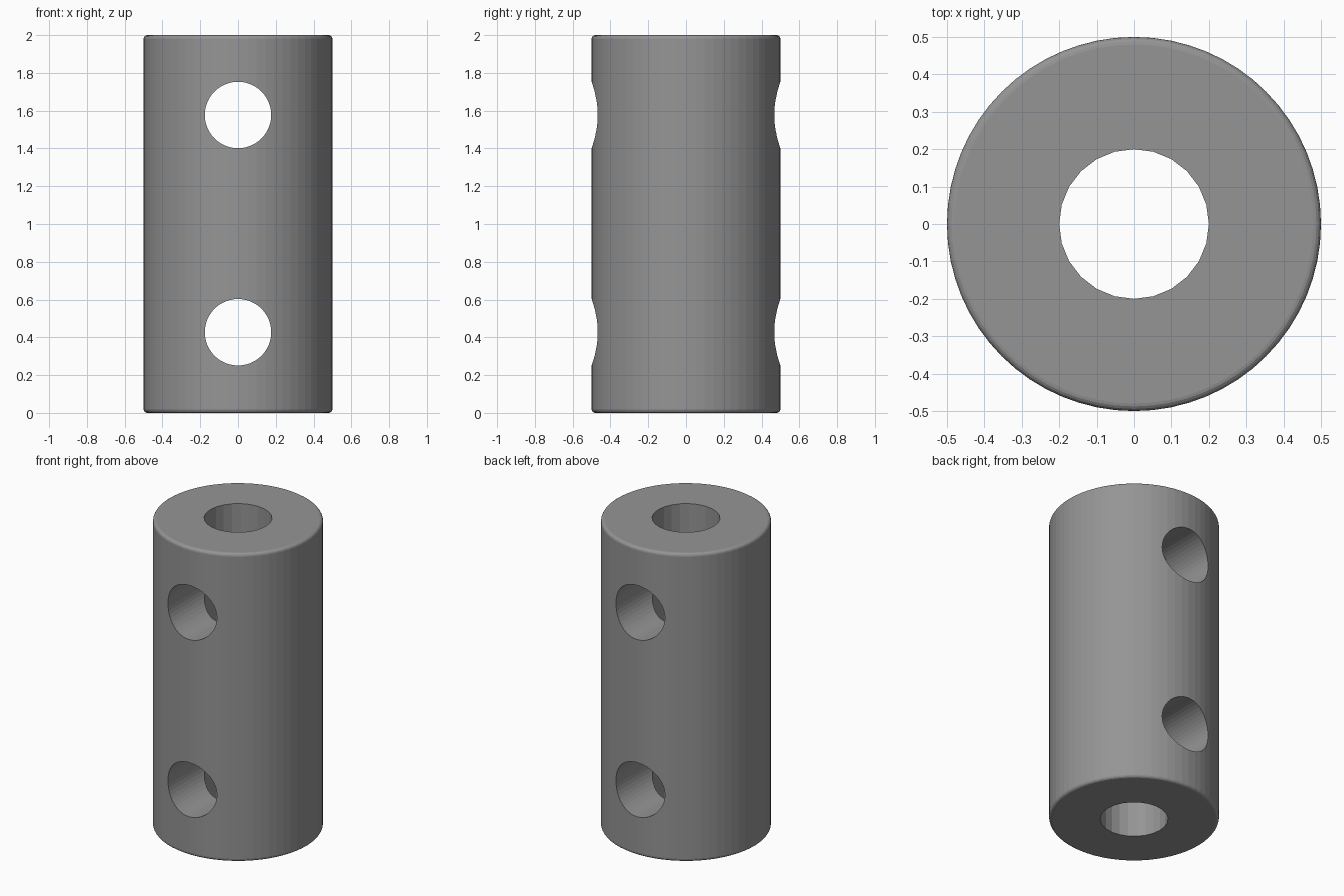
import bpy
from math import cos, sin, pi

if "Cube" in bpy.data.objects:
    bpy.data.objects.remove(bpy.data.objects["Cube"])

R, H, FILLET = 0.5, 2.0, 0.02
BORE_R, HOLE_R = 0.2, 0.176
HOLE_HEIGHTS = (0.427, 1.577)


def revolve(name, profile, sides):
    """Solid of revolution about z, closed by flat end caps."""
    verts = [(r * cos(2 * pi * i / sides), r * sin(2 * pi * i / sides), z)
             for r, z in profile for i in range(sides)]
    faces = []
    for k in range(len(profile) - 1):
        for i in range(sides):
            j = (i + 1) % sides
            faces.append((k * sides + i, k * sides + j,
                          (k + 1) * sides + j, (k + 1) * sides + i))
    last = (len(profile) - 1) * sides
    faces.append(tuple(reversed(range(sides))))
    faces.append(tuple(range(last, last + sides)))
    mesh = bpy.data.meshes.new(name)
    mesh.from_pydata(verts, [], faces)
    obj = bpy.data.objects.new(name, mesh)
    bpy.context.collection.objects.link(obj)
    return obj


# Outer sleeve with small rounded rims, in dark grey
arc = [pi / 2 * t / 4 for t in range(5)]
bottom = [(R - FILLET + FILLET * sin(a), FILLET - FILLET * cos(a)) for a in arc]
top = [(r, H - z) for r, z in reversed(bottom)]
sleeve = revolve("coupling_sleeve", bottom + top, 64)
grey = bpy.data.materials.new("dark_grey")
grey.diffuse_color = (0.3, 0.3, 0.3, 1)
grey.use_nodes = True
grey.node_tree.nodes["Principled BSDF"].inputs["Base Color"].default_value = grey.diffuse_color
sleeve.data.materials.append(grey)

# Central bore cutter
cutters = [revolve("bore_cutter", [(BORE_R, -0.2), (BORE_R, H + 0.2)], 24)]

# Cross-hole cutters, running front to back
for n, z in enumerate(HOLE_HEIGHTS):
    cutter = revolve(f"cross_hole_cutter_{n + 1}",
                     [(HOLE_R, -0.8), (HOLE_R, 0.8)], 48)
    cutter.rotation_euler.x = pi / 2
    cutter.location.z = z
    cutters.append(cutter)

# Cut all the holes, then remove the cutters
for cutter in cutters:
    cutter.hide_render = True
    cutter.data.materials.append(grey)
    mod = sleeve.modifiers.new(cutter.name, 'BOOLEAN')
    mod.operation = 'DIFFERENCE'
    mod.solver = 'EXACT'
    mod.object = cutter

bpy.context.view_layer.objects.active = sleeve
sleeve.select_set(True)
for cutter in cutters:
    bpy.ops.object.modifier_apply(modifier=cutter.name)
    bpy.data.objects.remove(cutter)
